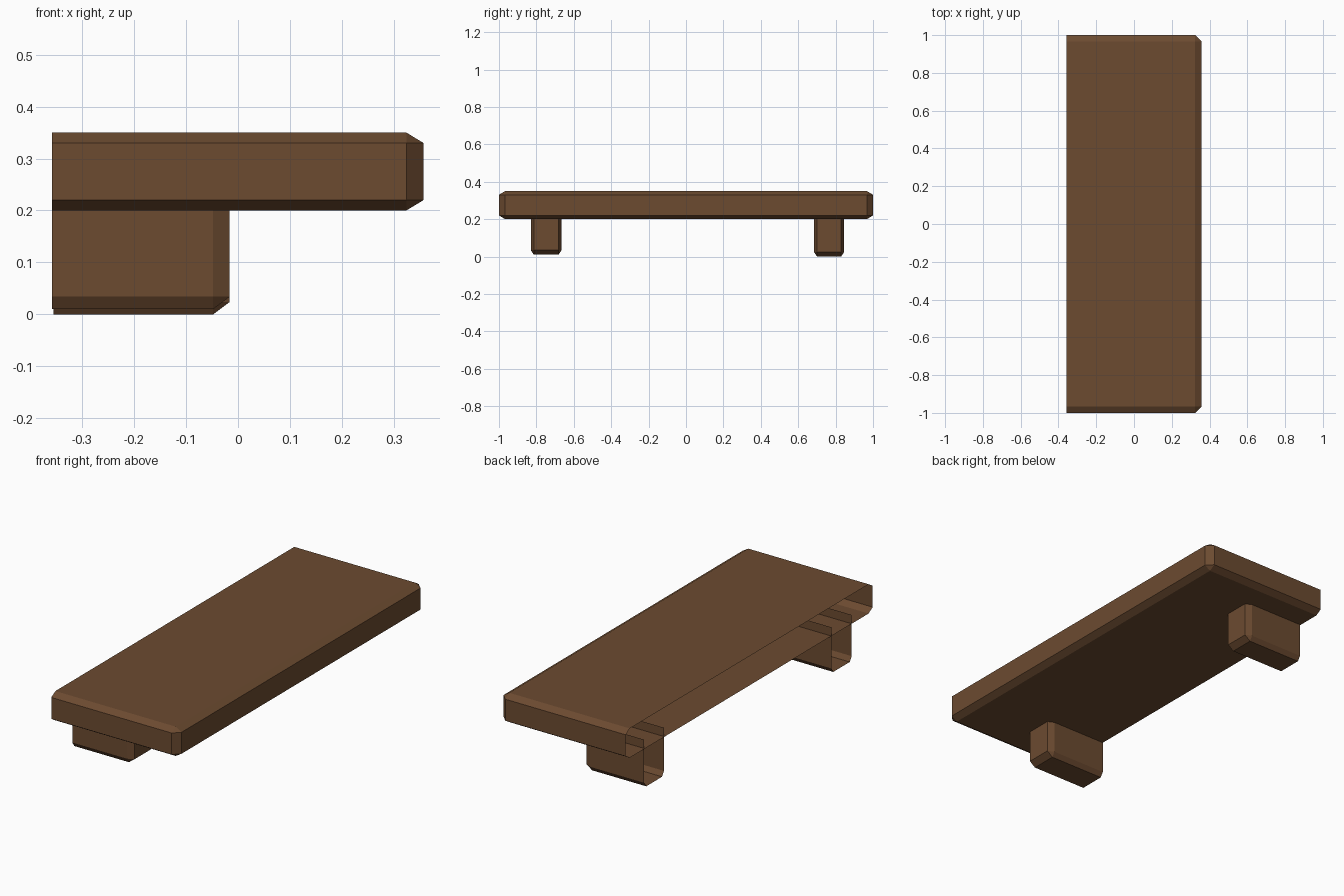
import bpy, bmesh

if "Cube" in bpy.data.objects:
    bpy.data.objects.remove(bpy.data.objects["Cube"])

wood = bpy.data.materials.new("brown wood")
wood.diffuse_color = (0.15, 0.07, 0.03, 1)
wood.use_nodes = True
wood.node_tree.nodes["Principled BSDF"].inputs["Base Color"].default_value = wood.diffuse_color


def open_back_box(name, back, front, y0, y1, rings, cx, cy, cap_top):
    """Chamfered box without its back (-x) face.
    rings: (z, inset) pairs; inset rings come to a sharp corner."""
    bm = bmesh.new()
    loops = []
    for z, inset in rings:
        if inset:
            a, b, f = y0 + cy, y1 - cy, front - cx
            pts = [(back, a), (f, a), (f, a), (f, b), (f, b), (back, b)]
        else:
            pts = [(back, y0), (front - cx, y0), (front, y0 + cy),
                   (front, y1 - cy), (front - cx, y1), (back, y1)]
        loops.append([bm.verts.new((x, y, z)) for x, y in pts])
    # side strips between neighbouring rings
    for lo, hi in zip(loops, loops[1:]):
        for i in range(5):
            bm.faces.new((lo[i], lo[i + 1], hi[i + 1], hi[i]))
    # bottom and top caps
    bm.faces.new(loops[0][::-1])
    if cap_top:
        bm.faces.new(loops[-1])
    bmesh.ops.remove_doubles(bm, verts=bm.verts[:], dist=1e-5)
    me = bpy.data.meshes.new(name)
    bm.to_mesh(me)
    bm.free()
    me.materials.append(wood)
    ob = bpy.data.objects.new(name, me)
    bpy.context.collection.objects.link(ob)
    return ob


# Shelf board, open where it meets the wall
open_back_box("shelf_board", -0.358, 0.357, -1.0, 1.0,
              [(0.20, 1), (0.22, 0), (0.33, 0), (0.35, 1)], 0.033, 0.033, True)

# Two support brackets, open at the back and top, sunk into the board
for name, back, y0, y1, z in (("front_bracket", -0.358, -0.83, -0.665, 0.01),
                              ("back_bracket", -0.355, 0.685, 0.845, 0.0)):
    open_back_box(name, back, -0.016, y0, y1,
                  [(z, 1), (z + 0.024, 0), (0.245, 0)], 0.032, 0.016, False)
